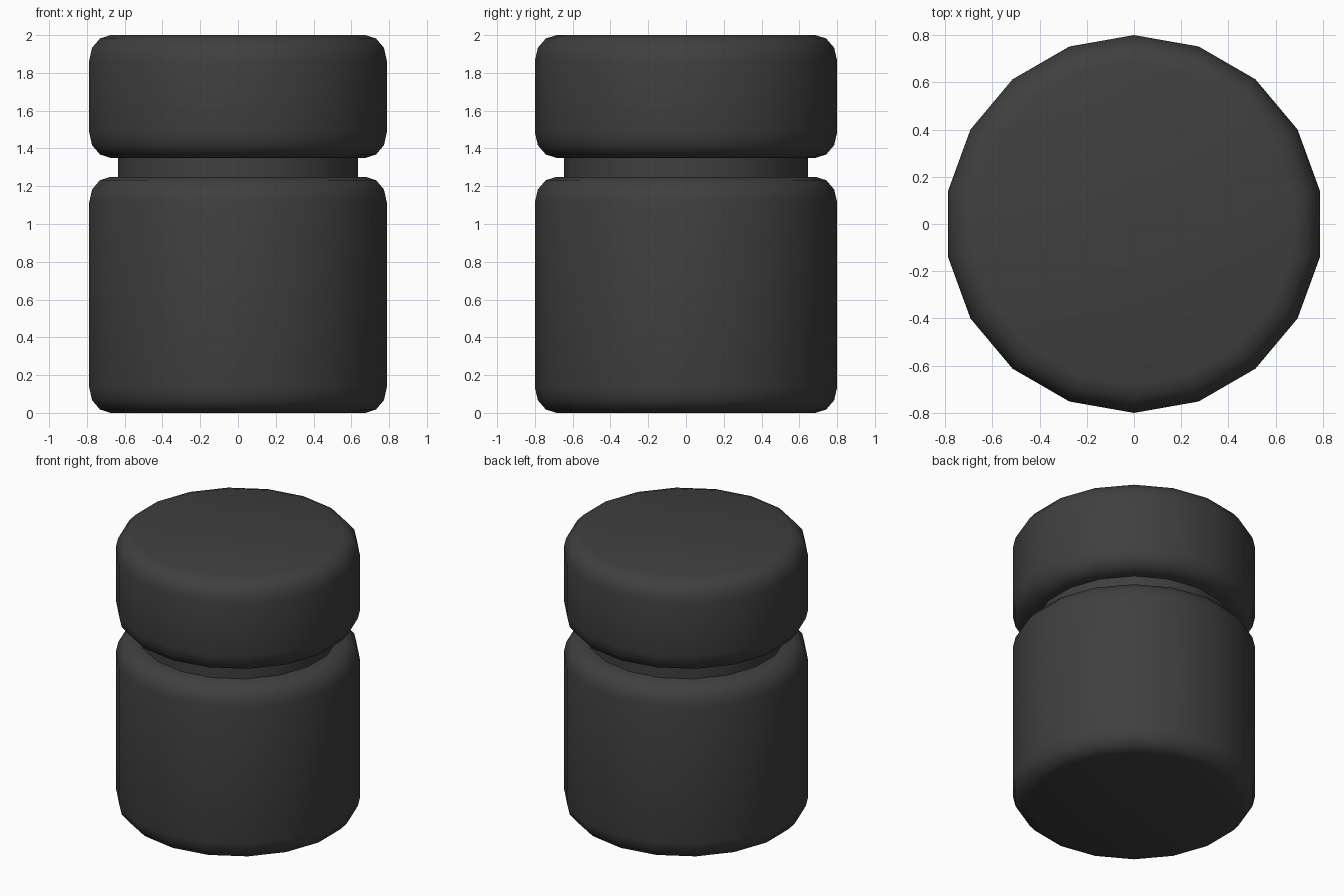
import bpy
import bmesh
from math import sin, cos, pi

SIDES = 18
RADIUS = 0.8
ROUND_WIDTH, ROUND_HEIGHT = 0.115, 0.135

cube = bpy.data.objects.get("Cube")
if cube:
    bpy.data.objects.remove(cube, do_unlink=True)

# Single dark plastic colour
charcoal = bpy.data.materials.new("charcoal")
charcoal.use_nodes = True
colour = (0.05, 0.05, 0.05, 1)
charcoal.diffuse_color = colour
charcoal.node_tree.nodes["Principled BSDF"].inputs["Base Color"].default_value = colour


def lathe(name, profile):
    """Closed, smooth solid of revolution from (radius, height) points."""
    bm = bmesh.new()
    rings = []
    for r, z in profile:
        angles = [2 * pi * i / SIDES for i in range(SIDES)]
        rings.append([bm.verts.new((r * sin(a), -r * cos(a), z)) for a in angles])
    for low, high in zip(rings, rings[1:]):
        for i in range(SIDES):
            j = (i + 1) % SIDES
            bm.faces.new((low[i], low[j], high[j], high[i]))
    bm.faces.new(rings[0][::-1])
    bm.faces.new(rings[-1])
    mesh = bpy.data.meshes.new(name)
    bm.to_mesh(mesh)
    bm.free()
    mesh.materials.append(charcoal)
    obj = bpy.data.objects.new(name, mesh)
    bpy.context.collection.objects.link(obj)
    bpy.ops.object.select_all(action="DESELECT")
    obj.select_set(True)
    bpy.context.view_layer.objects.active = obj
    bpy.ops.object.shade_smooth_by_angle(angle=pi / 4)
    return obj


def rounded_profile(bottom, top, steps=3):
    """Straight wall with a three-step rounded rim at both ends."""
    arc = [i * pi / 2 / steps for i in range(steps + 1)]
    offsets = [(RADIUS - ROUND_WIDTH * (1 - sin(a)), ROUND_HEIGHT * (1 - cos(a)))
               for a in arc]
    lower = [(r, bottom + h) for r, h in offsets]
    upper = [(r, top - h) for r, h in reversed(offsets)]
    return lower + upper


# Jar body, narrow neck and lid
lathe("jar_body", rounded_profile(0, 1.25))
lathe("jar_neck", [(0.645, 1.2), (0.645, 1.4)])
lathe("jar_lid", rounded_profile(1.35, 2))
